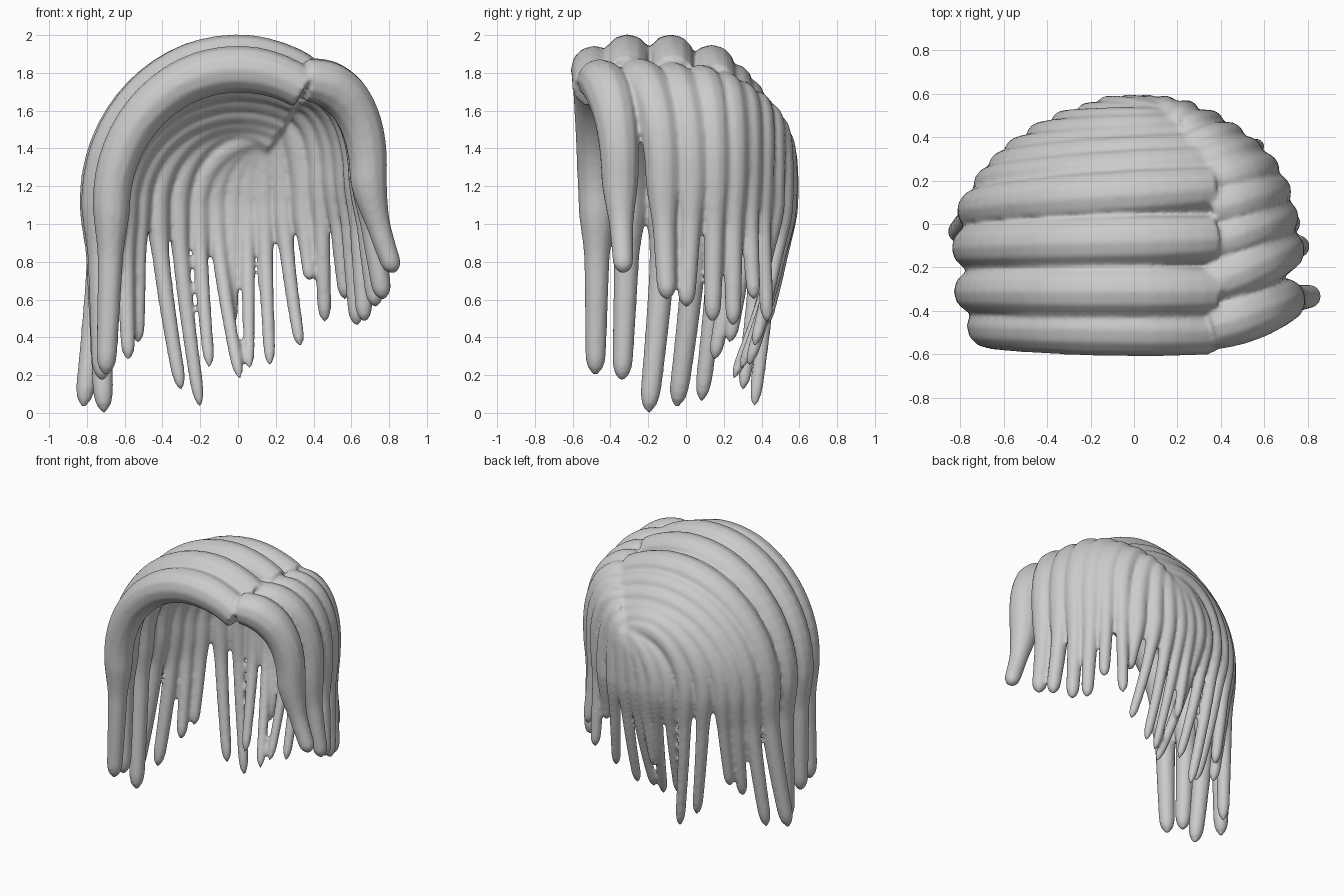
import bpy
from math import sin, cos, asin, pi, sqrt

# One row per lock: root x, root y, crest z, shoulder x, shoulder y, tip x, tip y, tip z, radius
LEFT = [
    (.35, -.49, 1.82, -.67, -.47, -.70, -.48, .20, .125),
    (.35, -.31, 1.88, -.73, -.31, -.72, -.34, .17, .125),
    (.35, -.07, 1.88, -.74, -.11, -.71, -.20, .00, .125),
    (.34, .16, 1.83, -.72, .06, -.82, -.05, .03, .12),
    (.32, .27, 1.75, -.66, .18, -.73, .08, .06, .10),
    (.29, .34, 1.68, -.60, .26, -.58, .15, .28, .09),
    (.26, .39, 1.61, -.53, .33, -.53, .23, .37, .085),
    (.22, .43, 1.56, -.43, .40, -.30, .30, .12, .085),
    (.19, .46, 1.51, -.32, .46, -.20, .36, .03, .08),
]
BACK = [
    (.17, .47, 1.47, -.21, .50, -.15, .30, .24, .075),
    (.15, .48, 1.45, -.12, .53, .01, .25, .18, .075),
    (.14, .49, 1.42, -.03, .54, -.03, .42, .46, .07),
    (.14, .49, 1.42, .05, .54, .06, .29, .23, .07),
    (.16, .48, 1.46, .14, .53, .17, .33, .25, .075),
    (.19, .46, 1.52, .24, .51, .33, .36, .35, .075),
    (.22, .43, 1.57, .35, .46, .38, .40, .70, .08),
]
RIGHT = [
    (.36, -.47, 1.76, .69, -.35, .83, -.33, .74, .125),
    (.36, -.27, 1.77, .69, -.12, .77, -.10, .60, .12),
    (.36, -.09, 1.76, .67, .03, .73, .00, .56, .11),
    (.36, .07, 1.75, .64, .15, .67, .14, .48, .105),
    (.34, .19, 1.72, .59, .25, .63, .25, .46, .10),
    (.31, .28, 1.68, .52, .33, .57, .36, .60, .09),
    (.26, .36, 1.63, .44, .40, .46, .43, .48, .085),
]


def add_lock(curve, row, arch, shoulder_z, power=1.0):
    """Tapered lock: elliptical sweep over the head, then a hanging end."""
    rx, ry, zt, xs, ys, tx, ty, tz, r = row
    xc = 0 if arch else rx
    t0 = asin((rx - xc) / (xs - xc))
    pts = []
    n, m = 20, 24
    for i in range(n):
        u = i / n
        t = t0 + (pi / 2 - t0) * u
        w = u if arch else sin(t)
        s = sin(t) if t <= 0 else sin(t) ** power
        pts.append((xc + (xs - xc) * s, ry + (ys - ry) * w,
                    shoulder_z + (zt - shoulder_z) * max(cos(t), 0) ** power,
                    r * (.9 + .1 * min(1, u / .2)) * (1 - .2 * max(0, u - .4) / .6)))
    for i in range(m + 1):
        u = i / m
        e = u ** 1.4
        # narrows soon after the shoulder so the ends part, then keeps its width
        drop = min(1, (shoulder_z - tz) * u / .3)
        taper = .8 - .2 * drop * drop * (3 - 2 * drop) - .18 * u
        end = max(0, (u - .88) / .12)
        taper *= max(.2, sqrt(max(0, 1 - end * end)))
        pts.append((xs + (tx - xs) * e, ys + (ty - ys) * e,
                    shoulder_z + (tz - shoulder_z) * u, r * taper))
    sp = curve.splines.new('POLY')
    sp.points.add(len(pts) - 1)
    for p, (x, y, z, rad) in zip(sp.points, pts):
        p.co = (x, y, z, 1)
        p.radius = rad


# All locks as round tapered tubes
curve = bpy.data.curves.new("hair", 'CURVE')
curve.dimensions = '3D'
curve.bevel_depth = 1
curve.bevel_resolution = 4
curve.use_fill_caps = True
for row in LEFT:
    add_lock(curve, row, True, 1.1)
for row in BACK:
    add_lock(curve, row, False, 1.1)
for row in RIGHT:
    add_lock(curve, row, False, 1.25, .88)

hair = bpy.data.objects.new("hair", curve)
bpy.context.collection.objects.link(hair)
bpy.context.view_layer.objects.active = hair
hair.select_set(True)
bpy.ops.object.convert(target='MESH')
hair = bpy.context.object

# Fuse the locks into one soft sculpted surface
remesh = hair.modifiers.new("fuse", 'REMESH')
remesh.mode = 'VOXEL'
remesh.voxel_size = .012
remesh.use_smooth_shade = True
soft = hair.modifiers.new("soften", 'SMOOTH')
soft.factor = .5
soft.iterations = 8
